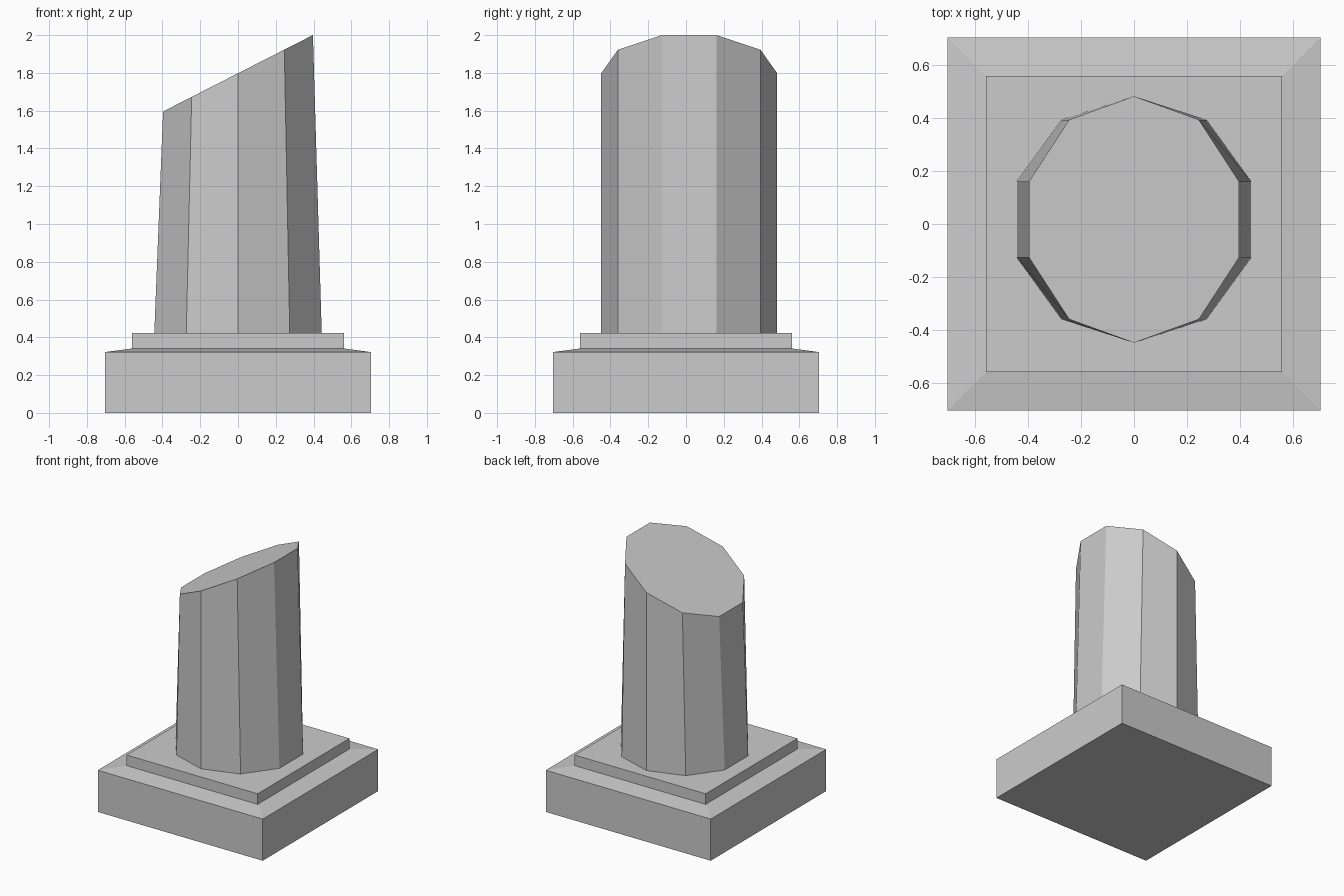
import bpy, bmesh
from math import sin, cos, pi

if "Cube" in bpy.data.objects:
    bpy.data.objects.remove(bpy.data.objects["Cube"])


def loft(name, rings):
    """Solid skinned through a stack of vertex rings, capped at both ends."""
    bm = bmesh.new()
    loops = [[bm.verts.new(p) for p in ring] for ring in rings]
    n = len(loops[0])
    for low, high in zip(loops, loops[1:]):
        for i in range(n):
            j = (i + 1) % n
            bm.faces.new((low[i], low[j], high[j], high[i]))
    bm.faces.new(loops[0][::-1])
    bm.faces.new(loops[-1])
    bmesh.ops.recalc_face_normals(bm, faces=bm.faces)
    mesh = bpy.data.meshes.new(name)
    bm.to_mesh(mesh)
    bm.free()
    obj = bpy.data.objects.new(name, mesh)
    bpy.context.collection.objects.link(obj)
    return obj


def square(half, z):
    return [(half * sx, half * sy, z) for sx, sy in ((-1, -1), (1, -1), (1, 1), (-1, 1))]


# Stepped plinth: block, shallow sloped shoulder, upper step
loft("plinth", [square(h, z) for h, z in
                ((0.705, 0), (0.705, 0.322), (0.56, 0.341), (0.56, 0.423))])

# Ten-sided broken column: narrows in x only, slanted cut on top
SIDES, RADIUS, OFFSET_Y = 10, 0.466, 0.017
decagon = [(RADIUS * cos(pi / 2 + 2 * pi * i / SIDES),
            RADIUS * sin(pi / 2 + 2 * pi * i / SIDES) + OFFSET_Y) for i in range(SIDES)]
bottom = [(x, y, 0.423) for x, y in decagon]
top = [(0.895 * x, y, 1.798 + 0.456 * x) for x, y in decagon]
loft("column_shaft", [bottom, top])
